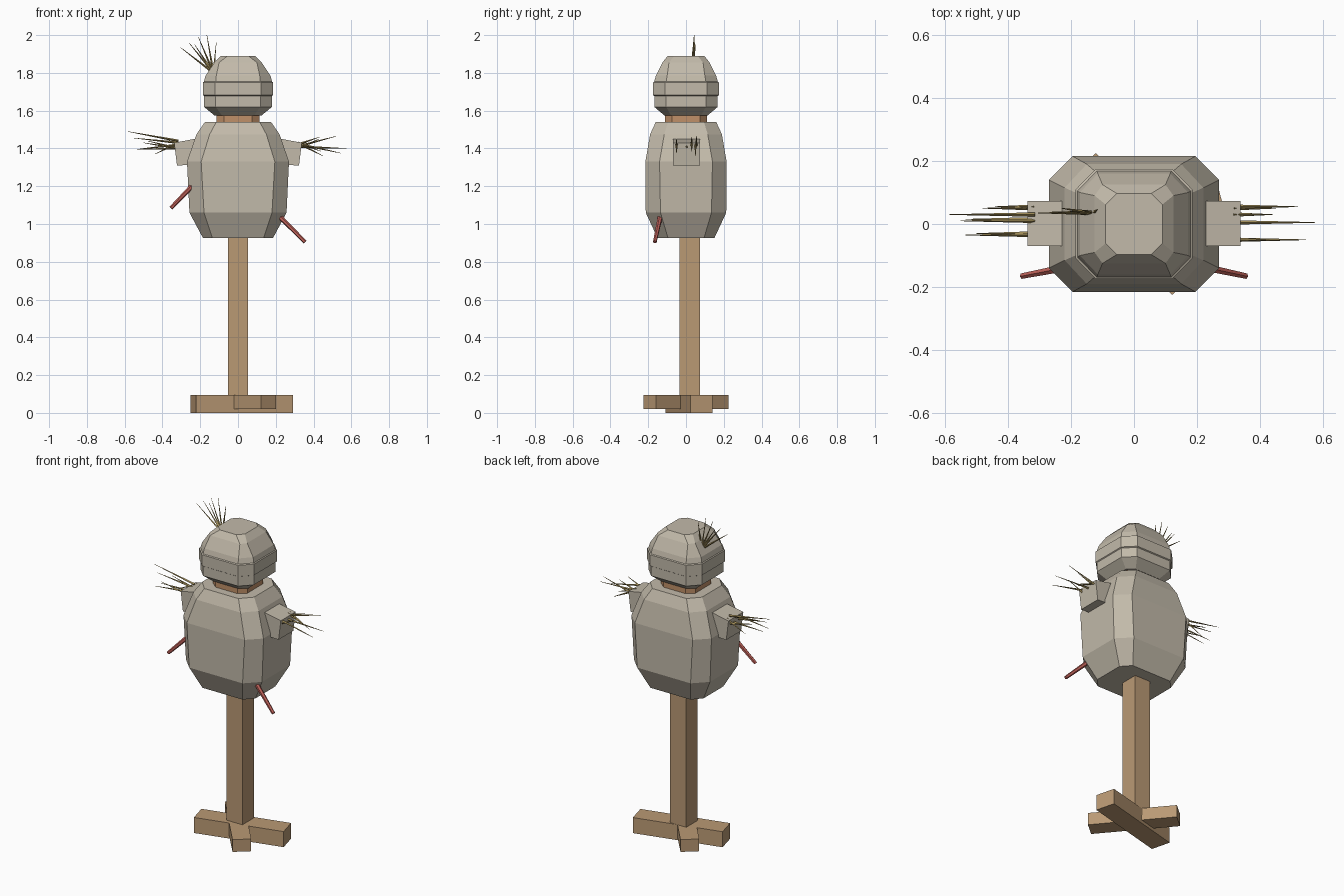
import bpy, bmesh, math
from mathutils import Vector, Matrix

if "Cube" in bpy.data.objects:
    bpy.data.objects.remove(bpy.data.objects["Cube"])


def material(name, rgb):
    m = bpy.data.materials.new(name)
    m.diffuse_color = (*rgb, 1)
    m.use_nodes = True
    m.node_tree.nodes["Principled BSDF"].inputs["Base Color"].default_value = m.diffuse_color
    return m


SACK = material("sackcloth", (0.54, 0.49, 0.40))
WOOD = material("wood", (0.49, 0.32, 0.175))
ROPE = material("neck tie", (0.53, 0.28, 0.14))
STRAW = material("straw", (0.36, 0.27, 0.10))
RED = material("red peg", (0.52, 0.12, 0.10))


def finish(name, bm, mat):
    bmesh.ops.recalc_face_normals(bm, faces=bm.faces)
    me = bpy.data.meshes.new(name)
    bm.to_mesh(me)
    bm.free()
    me.materials.append(mat)
    ob = bpy.data.objects.new(name, me)
    bpy.context.collection.objects.link(ob)
    return ob


def octagon_loft(name, rings, mat):
    """Stack of chamfered rectangles: (z, half x, half y, corner x, corner y)."""
    bm = bmesh.new()
    loops = []
    for z, hx, hy, cx, cy in rings:
        pts = [(hx, -cy), (hx, cy), (cx, hy), (-cx, hy),
               (-hx, cy), (-hx, -cy), (-cx, -hy), (cx, -hy)]
        loops.append([bm.verts.new((x, y, z)) for x, y in pts])
    for a, b in zip(loops, loops[1:]):
        for i in range(8):
            j = (i + 1) % 8
            bm.faces.new((a[i], a[j], b[j], b[i]))
    bm.faces.new(loops[0][::-1])
    bm.faces.new(loops[-1])
    return finish(name, bm, mat)


def box(name, size, loc, angle, mat):
    bm = bmesh.new()
    bmesh.ops.create_cube(bm, size=1, matrix=Matrix.Translation(loc)
                          @ Matrix.Rotation(angle, 4, 'Z') @ Matrix.Diagonal((*size, 1)))
    return finish(name, bm, mat)


def add_rod(bm, start, end, r1, r2, sides):
    a, b = Vector(start), Vector(end)
    d = b - a
    bmesh.ops.create_cone(bm, cap_ends=True, segments=sides, radius1=r1, radius2=r2,
                          depth=d.length, matrix=Matrix.Translation((a + b) / 2)
                          @ d.to_track_quat('Z', 'Y').to_matrix().to_4x4())


def straw_bundle(name, straws):
    bm = bmesh.new()
    for start, end in straws:
        add_rod(bm, start, end, 0.007, 0.001, 4)
    return finish(name, bm, STRAW)


# Crossed foot beams and post
box("foot_beam_wide", (0.53, 0.12, 0.095), (0.02, 0.015, 0.0475), math.radians(14.5), WOOD)
box("foot_beam_cross", (0.104, 0.50, 0.075), (0, 0, 0.0575), math.radians(39.9), WOOD)
box("post", (0.108, 0.11, 1.45), (0, 0.02, 0.775), 0, WOOD)

# Stuffed body, neck and head
octagon_loft("body", [
    (0.925, 0.185, 0.150, 0.135, 0.095),
    (1.06, 0.257, 0.213, 0.180, 0.135),
    (1.33, 0.270, 0.215, 0.195, 0.140),
    (1.475, 0.220, 0.190, 0.150, 0.115),
    (1.54, 0.175, 0.160, 0.115, 0.095)], SACK)
octagon_loft("neck_tie", [
    (1.50, 0.115, 0.11, 0.075, 0.075),
    (1.60, 0.115, 0.11, 0.075, 0.075)], ROPE)
octagon_loft("head", [
    (1.575, 0.125, 0.115, 0.085, 0.080),
    (1.62, 0.180, 0.168, 0.118, 0.105),
    (1.678, 0.180, 0.168, 0.118, 0.105),
    (1.682, 0.185, 0.174, 0.122, 0.110),
    (1.75, 0.185, 0.174, 0.122, 0.110),
    (1.754, 0.180, 0.168, 0.118, 0.105),
    (1.785, 0.172, 0.160, 0.115, 0.100),
    (1.855, 0.125, 0.125, 0.100, 0.090),
    (1.89, 0.090, 0.097, 0.055, 0.062)], SACK)

# Sleeve stubs, tapered and drooping slightly outwards
for side, s in (("left", -1), ("right", 1)):
    bm = bmesh.new()
    prof = [(0.18, 1.46), (0.338, 1.43), (0.323, 1.31), (0.18, 1.315)]
    f = bm.faces.new([bm.verts.new((s * x, -0.07, z)) for x, z in prof])
    ext = bmesh.ops.extrude_face_region(bm, geom=[f])["geom"]
    bmesh.ops.translate(bm, vec=(0, 0.143, 0),
                        verts=[g for g in ext if isinstance(g, bmesh.types.BMVert)])
    finish(side + "_sleeve", bm, SACK)

# Red pegs stuck in the body
for name, a, b in (("left_peg", (-0.20, -0.135, 1.245), (-0.355, -0.165, 1.085)),
                   ("right_peg", (0.19, -0.13, 1.07), (0.355, -0.165, 0.905))):
    bm = bmesh.new()
    add_rod(bm, a, b, 0.014, 0.010, 6)
    finish(name, bm, RED)

# Straw in the hands: (y, start z, tip x, tip z)
HANDS = {
    "right": (1, [(0.055, 1.41, 0.52, 1.465), (0.05, 1.43, 0.45, 1.36), (0.03, 1.42, 0.43, 1.46),
                  (0.005, 1.41, 0.575, 1.40), (0.03, 1.43, 0.44, 1.385), (-0.05, 1.425, 0.545, 1.375),
                  (-0.05, 1.40, 0.43, 1.45)]),
    "left": (-1, [(0.03, 1.44, 0.585, 1.49), (0.015, 1.40, 0.535, 1.395), (0.01, 1.43, 0.55, 1.455),
                  (0.05, 1.40, 0.48, 1.44), (-0.03, 1.40, 0.50, 1.43), (-0.035, 1.42, 0.535, 1.395),
                  (0.055, 1.43, 0.44, 1.37)])}
for side, (s, rows) in HANDS.items():
    straw_bundle(side + "_hand_straw",
                 [((s * 0.315, y, z), (s * tx, y, tz)) for y, z, tx, tz in rows])

# Straw tuft on the head
straw_bundle("head_straw", [
    ((-0.13, 0.035, 1.80), (x, 0.035 + 0.003 * i, z)) for i, (x, z) in enumerate(
        [(-0.305, 1.935), (-0.26, 1.96), (-0.21, 1.99), (-0.165, 2.0), (-0.115, 1.96), (-0.23, 1.95)])])
